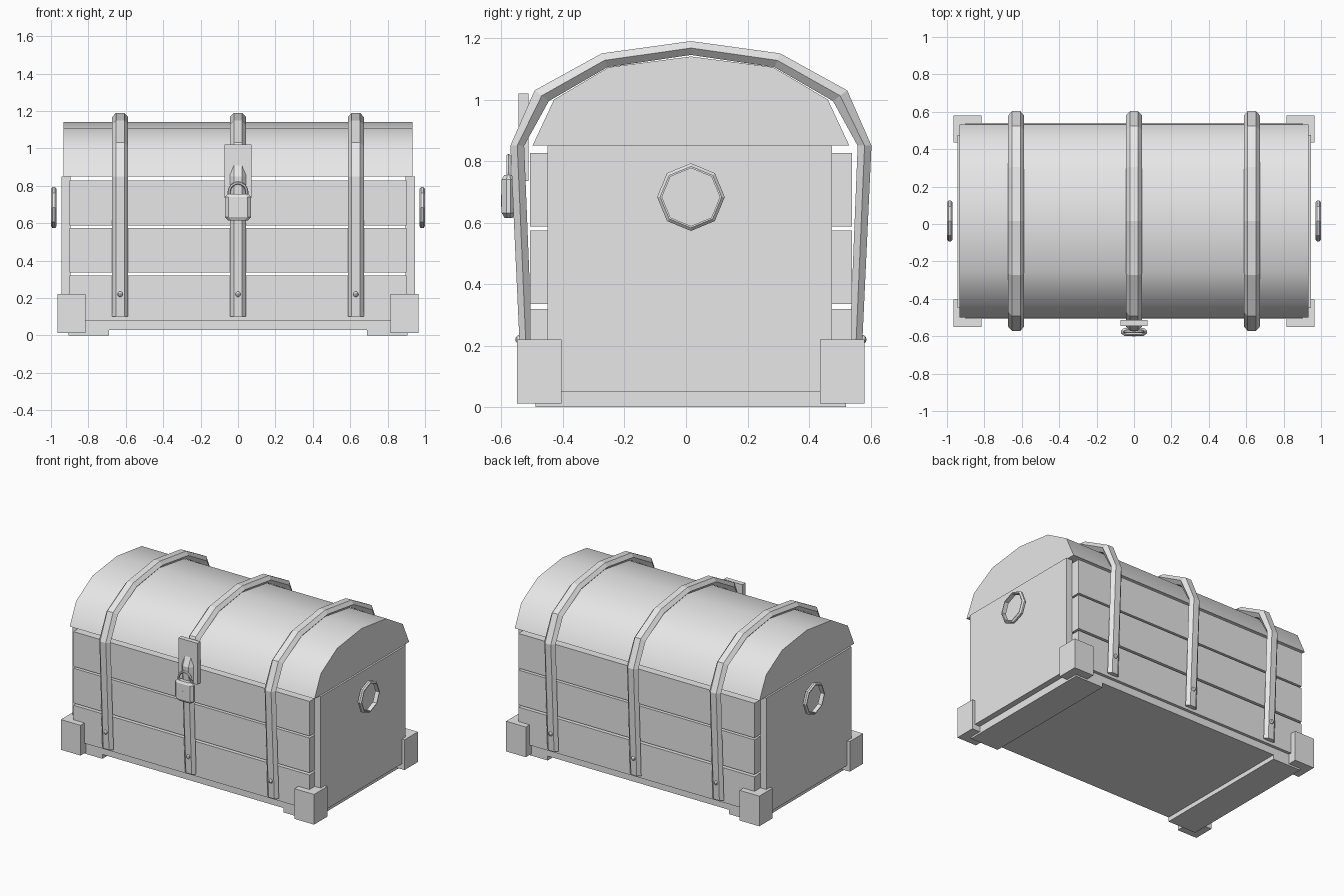
import bpy, bmesh, math

if "Cube" in bpy.data.objects:
    bpy.data.objects.remove(bpy.data.objects["Cube"])

grey = bpy.data.materials.new("light_grey")
grey.diffuse_color = (0.8, 0.8, 0.8, 1)
grey.use_nodes = True
grey.node_tree.nodes["Principled BSDF"].inputs["Base Color"].default_value = grey.diffuse_color
CY = 0.016  # depth centre of the chest


def finish(name, bm, smooth=None):
    bmesh.ops.recalc_face_normals(bm, faces=bm.faces)
    me = bpy.data.meshes.new(name)
    bm.to_mesh(me)
    bm.free()
    me.materials.append(grey)
    ob = bpy.data.objects.new(name, me)
    bpy.context.collection.objects.link(ob)
    if smooth:
        bpy.ops.object.select_all(action='DESELECT')
        ob.select_set(True)
        bpy.context.view_layer.objects.active = ob
        bpy.ops.object.shade_smooth_by_angle(angle=math.radians(smooth))
    return ob


def box(name, x0, x1, y0, y1, z0, z1):
    bm = bmesh.new()
    bmesh.ops.create_cube(bm, size=1)
    for v in bm.verts:
        v.co = ((x0 + x1) / 2 + v.co.x * (x1 - x0),
                (y0 + y1) / 2 + v.co.y * (y1 - y0),
                (z0 + z1) / 2 + v.co.z * (z1 - z0))
    return finish(name, bm)


def loft(name, rings, closed=False, smooth=None):
    """Skin a list of equal-length point rings; cap the ends unless closed."""
    bm = bmesh.new()
    vs = [[bm.verts.new(p) for p in r] for r in rings]
    n = len(rings[0])
    pairs = list(zip(vs, vs[1:])) + ([(vs[-1], vs[0])] if closed else [])
    for a, b in pairs:
        for i in range(n):
            j = (i + 1) % n
            bm.faces.new((a[i], a[j], b[j], b[i]))
    if not closed:
        bm.faces.new(vs[0])
        bm.faces.new(vs[-1])
    return finish(name, bm, smooth)


# Front and back boards
for z0, z1 in ((0.08, 0.32), (0.335, 0.575), (0.588, 0.827)):
    box("front_board", -0.9, 0.9, -0.507, -0.45, z0, z1)
    box("back_board", -0.9, 0.9, 0.475, 0.54, z0, z1)

# Base panel, skids, end panels and corner blocks
box("base_panel", -0.9, 0.9, -0.49, 0.52, 0.03, 0.08)
for s in (-1, 1):
    box("skid", *sorted((s * 0.69, s * 0.905)), -0.49, 0.52, 0, 0.08)
    box("end_panel", *sorted((s * 0.895, s * 0.945)), -0.45, 0.475, 0.05, 0.85)
    for y0, y1 in ((-0.55, -0.405), (0.435, 0.58)):
        box("corner_block", *sorted((s * 0.815, s * 0.965)), y0, y1, 0.012, 0.22)

# Rounded lid
half = [(0.515, 0.85), (0.445, 1.0), (0.268, 1.105)]
arch = [(CY - y, z) for y, z in half] + [(CY, 1.14)] + [(CY + y, z) for y, z in half[::-1]]
loft("lid", [[(x, y, z) for y, z in arch] for x in (-0.933, 0.933)], smooth=40)

# Bevelled straps wrapping the chest, with bolts near their ends
out = [(0.552, 0.1), (0.587, 0.85), (0.508, 1.03), (0.29, 1.15)]
inn = [(0.512, 0.1), (0.542, 0.85), (0.462, 0.995), (0.272, 1.105)]


def whole(h, top):
    return [(-y, z) for y, z in h] + [(0, top)] + h[::-1]


for cx in (-0.63, 0, 0.63):
    rings = []
    for (yo, zo), (yi, zi) in zip(whole(out, 1.19), whole(inn, 1.145)):
        ym, zm = (yo + yi) / 2, (zo + zi) / 2
        rings.append([(cx + dx, CY + y, z) for dx, y, z in (
            (-0.022, yo, zo), (0.022, yo, zo), (0.043, ym, zm),
            (0.022, yi, zi), (-0.022, yi, zi), (-0.043, ym, zm))])
    loft("strap", rings)
    for s in (-1, 1):
        bm = bmesh.new()
        bmesh.ops.create_uvsphere(bm, u_segments=8, v_segments=6, radius=0.015)
        bmesh.ops.translate(bm, verts=bm.verts, vec=(cx, CY + s * 0.556, 0.22))
        finish("strap_bolt", bm)

# Octagonal ring handles
for s in (-1, 1):
    rings = []
    for k in range(8):
        a = k * math.pi / 4
        rings.append([(s * 0.985 + dx, CY + r * math.sin(a), 0.683 + r * math.cos(a))
                      for dx, r in ((-0.015, 0.094), (0.015, 0.094), (0.015, 0.1),
                                    (0.006, 0.11), (-0.006, 0.11), (-0.015, 0.1))])
    loft("ring_handle", rings, closed=True)

# Lock plate
box("lock_plate", -0.072, 0.072, -0.545, -0.512, 0.735, 1.02)

# Padlock body, tapered toward front, back and bottom
sections = [(0.615, 0.052, 0.013), (0.632, 0.07, 0.022), (0.74, 0.07, 0.022), (0.755, 0.055, 0.014)]
rings = []
for z, w, d in sections:
    c = w - 0.018
    rings.append([(x, -0.577 + y, z) for x, y in (
        (-c, -d), (c, -d), (w, -d * 0.3), (w, d * 0.3), (c, d), (-c, d), (-w, d * 0.3), (-w, -d * 0.3))])
loft("padlock_body", rings)
box("keyhole", -0.008, 0.008, -0.602, -0.598, 0.65, 0.692)

# Padlock shackle
path = [(0.048, 0.745)] + [(0.048 * math.cos(a), 0.765 + 0.05 * math.sin(a))
                           for a in (i * math.pi / 8 for i in range(9))] + [(-0.048, 0.745)]
rings = []
for x, z in path:
    t = math.atan2(max(z - 0.765, 0), x)
    rings.append([(x + 0.008 * math.cos(b) * math.cos(t), -0.577 + 0.008 * math.sin(b),
                   z + 0.008 * math.cos(b) * math.sin(t)) for b in (i * math.pi / 3 for i in range(6))])
loft("padlock_shackle", rings)
